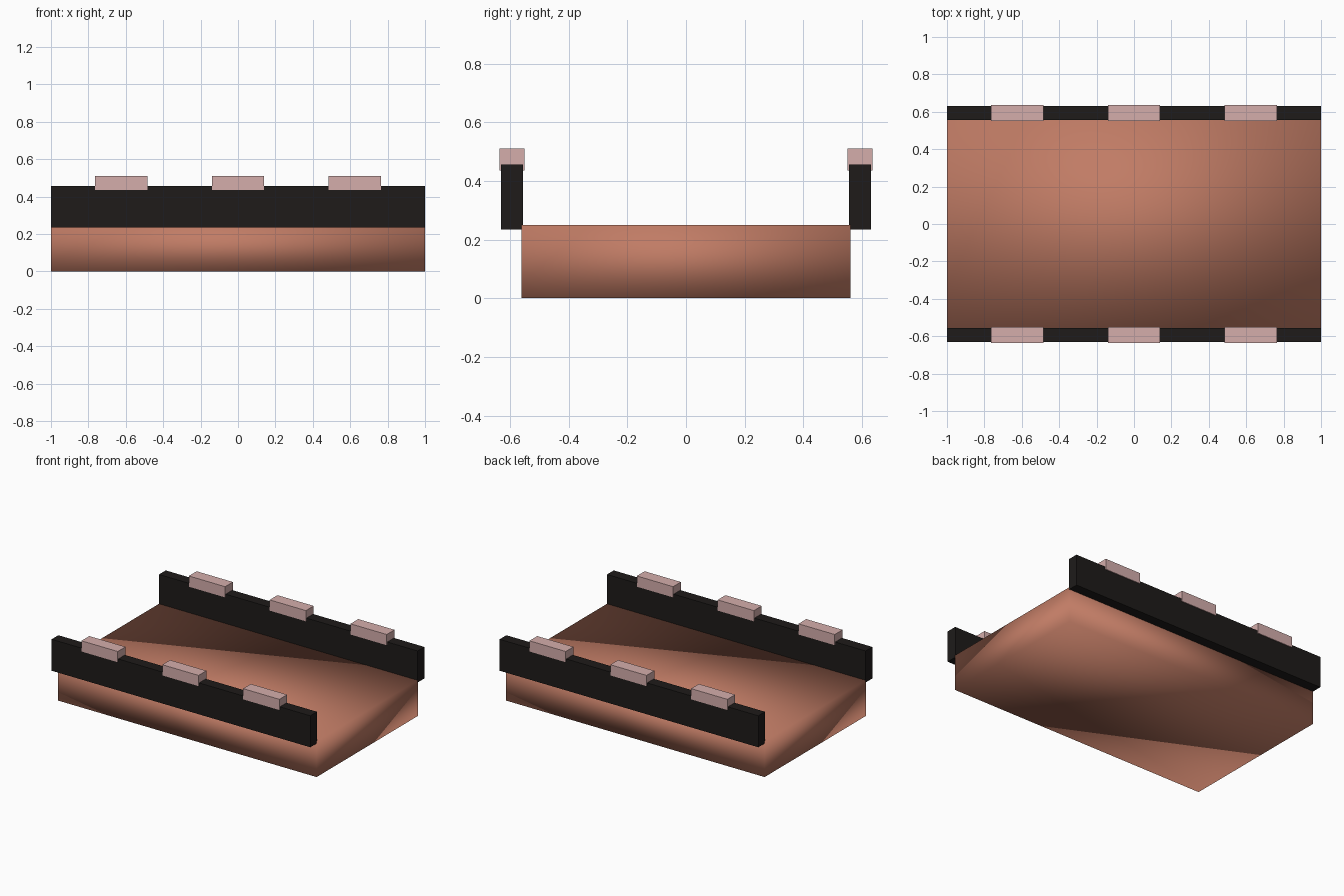
import bpy, bmesh

if "Cube" in bpy.data.objects:
    bpy.data.objects.remove(bpy.data.objects["Cube"])


def material(name, rgb):
    m = bpy.data.materials.new(name)
    m.diffuse_color = (*rgb, 1)
    m.use_nodes = True
    m.node_tree.nodes["Principled BSDF"].inputs["Base Color"].default_value = m.diffuse_color
    return m


def box(name, center, size, mat, smooth=False):
    bm = bmesh.new()
    bmesh.ops.create_cube(bm, size=1)
    for v in bm.verts:
        v.co = [c + s * k for c, s, k in zip(center, size, v.co)]
    for f in bm.faces:
        f.smooth = smooth
    mesh = bpy.data.meshes.new(name)
    bm.to_mesh(mesh)
    bm.free()
    mesh.materials.append(mat)
    ob = bpy.data.objects.new(name, mesh)
    bpy.context.collection.objects.link(ob)
    return ob


clay = material("clay", (0.53, 0.20, 0.13))
black = material("black", (0.013, 0.011, 0.010))
pink = material("pink", (0.66, 0.42, 0.41))

# Deck slab, smooth shaded across its corners
box("deck", (0, 0, 0.125), (2, 1.12, 0.25), clay, smooth=True)

# Side rails with three caps each
for side, label in ((-1, "front"), (1, "back")):
    box(f"{label}_rail", (0, side * 0.593, 0.345), (2, 0.074, 0.22), black)
    for i in (-1, 0, 1):
        box(f"{label}_rail_cap_{i + 2}", (i * 0.625, side * 0.593, 0.472),
            (0.28, 0.086, 0.075), pink)
